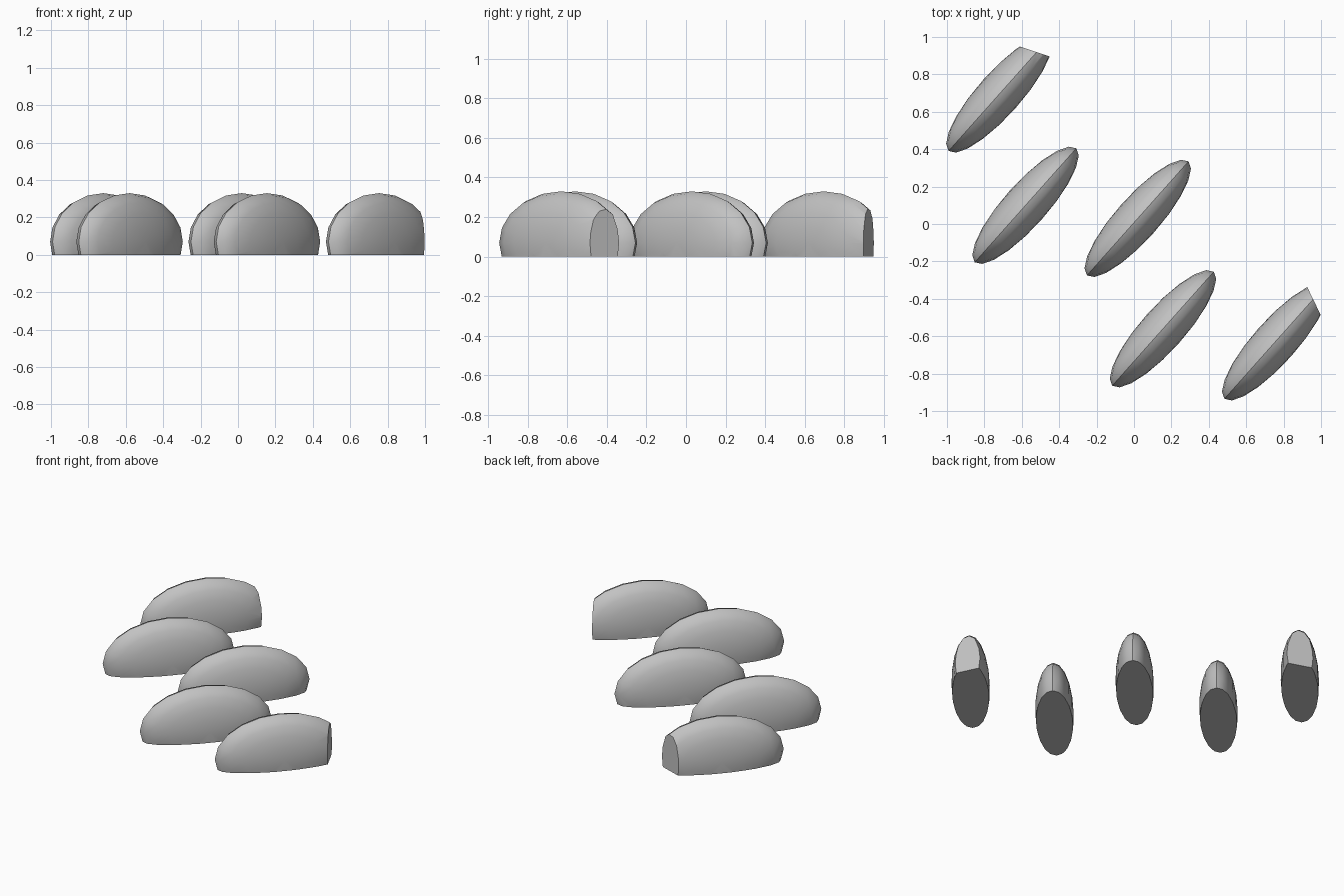
import bpy
import bmesh
import math
from mathutils import Matrix, Vector

cube = bpy.data.objects.get("Cube")
if cube:
    bpy.data.objects.remove(cube, do_unlink=True)

# One plain grey for every lug
GREY = (0.54, 0.54, 0.54, 1.0)
grey = bpy.data.materials.new("plain_grey")
grey.use_nodes = True
grey.diffuse_color = GREY
grey.node_tree.nodes["Principled BSDF"].inputs["Base Color"].default_value = GREY

RADII = (0.408, 0.115, 0.26)     # half length, half width, height above the widest ring
WIDEST_Z = 0.07
ANGLE = math.radians(48.3)
UP = Vector((0, 0, 1))


def slice_off(bm, point, normal):
    """Remove everything on the normal's side and cap the opening."""
    bmesh.ops.bisect_plane(bm, geom=bm.verts[:] + bm.edges[:] + bm.faces[:],
                           dist=1e-5, plane_co=point, plane_no=normal,
                           clear_outer=True)
    rim = [e for e in bm.edges if e.is_boundary]
    bmesh.ops.holes_fill(bm, edges=rim, sides=0)


def add_lug(name, x, y, end_cut=None):
    bm = bmesh.new()
    # The sphere's poles lie across the width, so its equator forms the ridge
    place = (Matrix.Translation((x, y, WIDEST_Z))
             @ Matrix.Rotation(ANGLE, 4, 'Z')
             @ Matrix.Diagonal((*RADII, 1.0))
             @ Matrix.Rotation(math.pi / 2, 4, 'X'))
    bmesh.ops.create_uvsphere(bm, u_segments=20, v_segments=10, radius=1.0)
    bmesh.ops.transform(bm, matrix=place, verts=bm.verts[:])
    # Flat underside
    slice_off(bm, Vector((0, 0, 0)), -UP)
    # Upright end face through two ground points
    if end_cut:
        a, b = (Vector((*p, 0)) for p in end_cut)
        slice_off(bm, a, UP.cross(a - b).normalized())
    bmesh.ops.recalc_face_normals(bm, faces=bm.faces[:])

    mesh = bpy.data.meshes.new(name)
    bm.to_mesh(mesh)
    bm.free()
    mesh.materials.append(grey)
    obj = bpy.data.objects.new(name, mesh)
    bpy.context.collection.objects.link(obj)
    bpy.ops.object.select_all(action='DESELECT')
    obj.select_set(True)
    bpy.context.view_layer.objects.active = obj
    bpy.ops.object.shade_smooth_by_angle(angle=math.radians(35))


# Staggered rows of lugs, the two outer ones trimmed at one end
add_lug("back_right_lug", -0.72, 0.695, ((-0.45, 0.895), (-0.60, 0.945)))
add_lug("middle_right_lug", -0.58, 0.10)
add_lug("middle_left_lug", 0.02, 0.03)
add_lug("front_middle_lug", 0.155, -0.56)
add_lug("front_left_lug", 0.755, -0.63, ((1.0, -0.49), (0.93, -0.345)))
